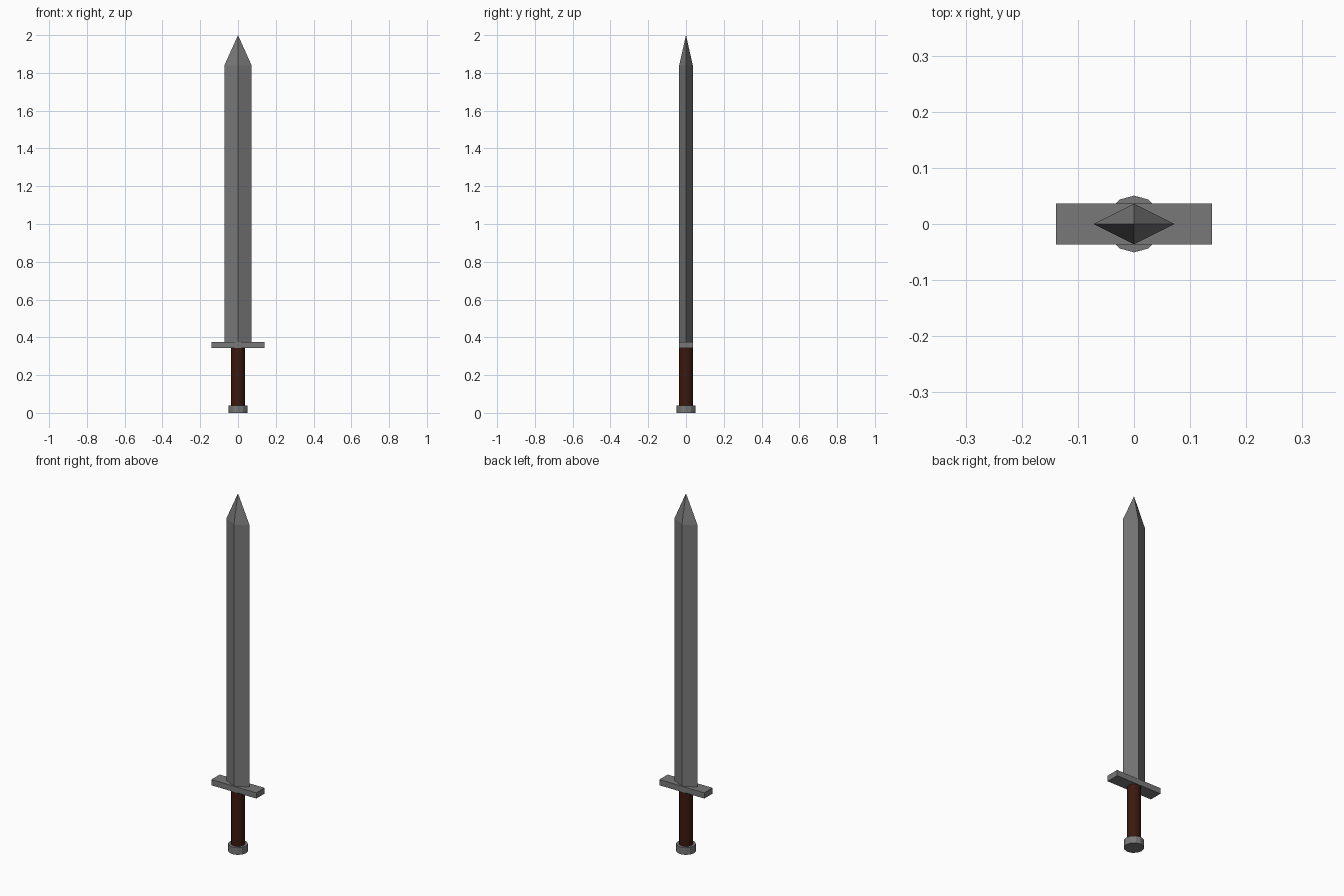
import bpy, bmesh
from math import cos, sin, pi

if "Cube" in bpy.data.objects:
    bpy.data.objects.remove(bpy.data.objects["Cube"])


def add_mesh(name, bm, material):
    bmesh.ops.recalc_face_normals(bm, faces=bm.faces)
    mesh = bpy.data.meshes.new(name)
    bm.to_mesh(mesh)
    bm.free()
    mesh.materials.append(material)
    obj = bpy.data.objects.new(name, mesh)
    bpy.context.collection.objects.link(obj)
    return obj


def prism(name, outline, z0, z1, material, tip=None):
    """Extrude an xy outline from z0 to z1, closed flat or with a point at tip."""
    bm = bmesh.new()
    low = [bm.verts.new((x, y, z0)) for x, y in outline]
    high = [bm.verts.new((x, y, z1)) for x, y in outline]
    n = len(outline)
    bm.faces.new(low[::-1])
    for i in range(n):
        j = (i + 1) % n
        bm.faces.new((low[i], low[j], high[j], high[i]))
    if tip is None:
        bm.faces.new(high)
    else:
        point = bm.verts.new((0, 0, tip))
        for i in range(n):
            bm.faces.new((high[i], high[(i + 1) % n], point))
    return add_mesh(name, bm, material)


def ring(radius, sides=12):
    return [(radius * cos(2 * pi * i / sides), radius * sin(2 * pi * i / sides))
            for i in range(sides)]


def colour(name, rgb):
    mat = bpy.data.materials.new(name)
    mat.diffuse_color = (*rgb, 1)
    mat.use_nodes = True
    mat.node_tree.nodes["Principled BSDF"].inputs["Base Color"].default_value = mat.diffuse_color
    return mat


leather = colour("dark_leather", (0.044, 0.0095, 0.005))
steel = colour("dark_steel", (0.19, 0.19, 0.19))

# Diamond-section blade with pointed tip
prism("blade", [(0.072, 0), (0, 0.036), (-0.072, 0), (0, -0.036)],
      0.372, 1.84, steel, tip=2.0)

# Flat crossguard
prism("crossguard", [(-0.139, -0.0365), (0.139, -0.0365), (0.139, 0.0365), (-0.139, 0.0365)],
      0.343, 0.375, steel)

# Round grip and pommel
prism("grip", ring(0.036), 0.038, 0.345, leather)
prism("pommel", ring(0.0505), 0, 0.04, steel)
